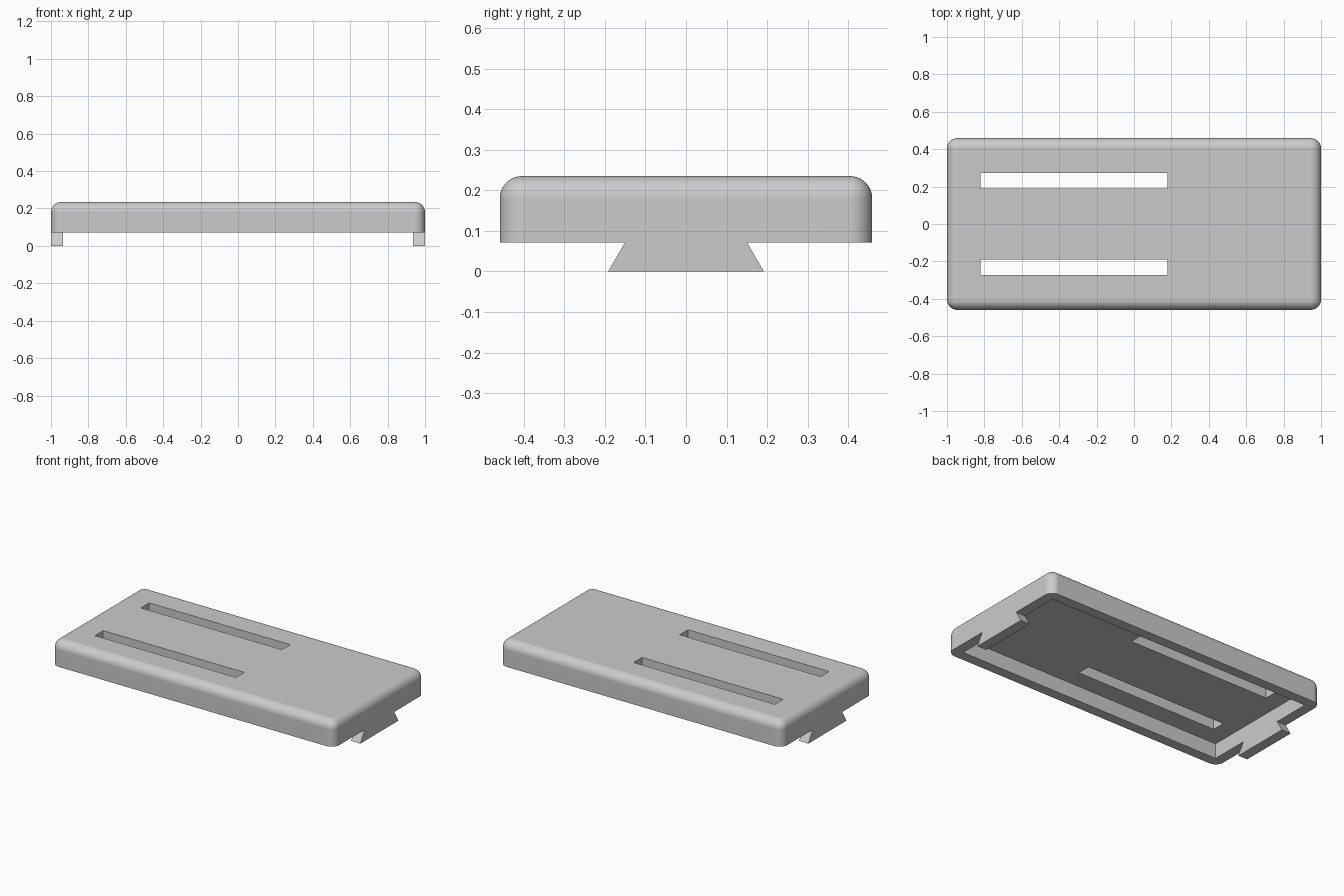
import bpy
import bmesh
from math import radians

if "Cube" in bpy.data.objects:
    bpy.data.objects.remove(bpy.data.objects["Cube"], do_unlink=True)

HALF_X, HALF_Y = 1.0, 0.459
BASE, TOP, FLOOR = 0.072, 0.235, 0.167
WALL, ROUND = 0.065, 0.055

grey = bpy.data.materials.new("plain grey")
grey.use_nodes = True
colour = (0.6, 0.6, 0.6, 1)
grey.diffuse_color = colour
grey.node_tree.nodes["Principled BSDF"].inputs["Base Color"].default_value = colour


def add_object(name, bm):
    bmesh.ops.recalc_face_normals(bm, faces=bm.faces)
    mesh = bpy.data.meshes.new(name)
    bm.to_mesh(mesh)
    bm.free()
    mesh.materials.append(grey)
    obj = bpy.data.objects.new(name, mesh)
    bpy.context.collection.objects.link(obj)
    return obj


def box(x0, x1, y0, y1, z0, z1):
    bm = bmesh.new()
    bmesh.ops.create_cube(bm, size=1)
    for v in bm.verts:
        v.co.x = x1 if v.co.x > 0 else x0
        v.co.y = y1 if v.co.y > 0 else y0
        v.co.z = z1 if v.co.z > 0 else z0
    return bm


def select_only(obj):
    bpy.ops.object.select_all(action='DESELECT')
    obj.select_set(True)
    bpy.context.view_layer.objects.active = obj


# Rounded cover: every edge but the bottom ones is filleted
bm = box(-HALF_X, HALF_X, -HALF_Y, HALF_Y, BASE, TOP)
edges = [e for e in bm.edges if any(v.co.z > BASE + 0.01 for v in e.verts)]
bmesh.ops.bevel(bm, geom=edges, offset=ROUND, offset_type='OFFSET',
                segments=10, profile=0.5, affect='EDGES')
cover = add_object("cover", bm)

# Hollow underside and the two long slots
cutters = [add_object("cavity_cutter", box(WALL - HALF_X, HALF_X - WALL,
                                           WALL - HALF_Y, HALF_Y - WALL, -0.1, FLOOR))]
for y in (-0.232, 0.232):
    cutters.append(add_object("slot_cutter", box(-0.82, 0.178, y - 0.042, y + 0.042, 0.1, 0.4)))

select_only(cover)
for cutter in cutters:
    mod = cover.modifiers.new("cut", 'BOOLEAN')
    mod.operation = 'DIFFERENCE'
    mod.solver = 'EXACT'
    mod.object = cutter
    bpy.ops.object.modifier_apply(modifier=mod.name)
    bpy.data.objects.remove(cutter, do_unlink=True)

bpy.ops.object.shade_smooth_by_angle(angle=radians(30))
cover.modifiers.new("flat_face_normals", 'WEIGHTED_NORMAL').keep_sharp = True

# Dovetail foot under each end wall
profile = [(-0.192, 0), (0.192, 0), (0.15, BASE), (-0.15, BASE)]
for name, x in (("left_dovetail", HALF_X - WALL), ("right_dovetail", -HALF_X)):
    bm = bmesh.new()
    face = bm.faces.new([bm.verts.new((x, y, z)) for y, z in profile])
    ext = bmesh.ops.extrude_face_region(bm, geom=[face])
    verts = [g for g in ext["geom"] if isinstance(g, bmesh.types.BMVert)]
    bmesh.ops.translate(bm, verts=verts, vec=(WALL, 0, 0))
    add_object(name, bm)
